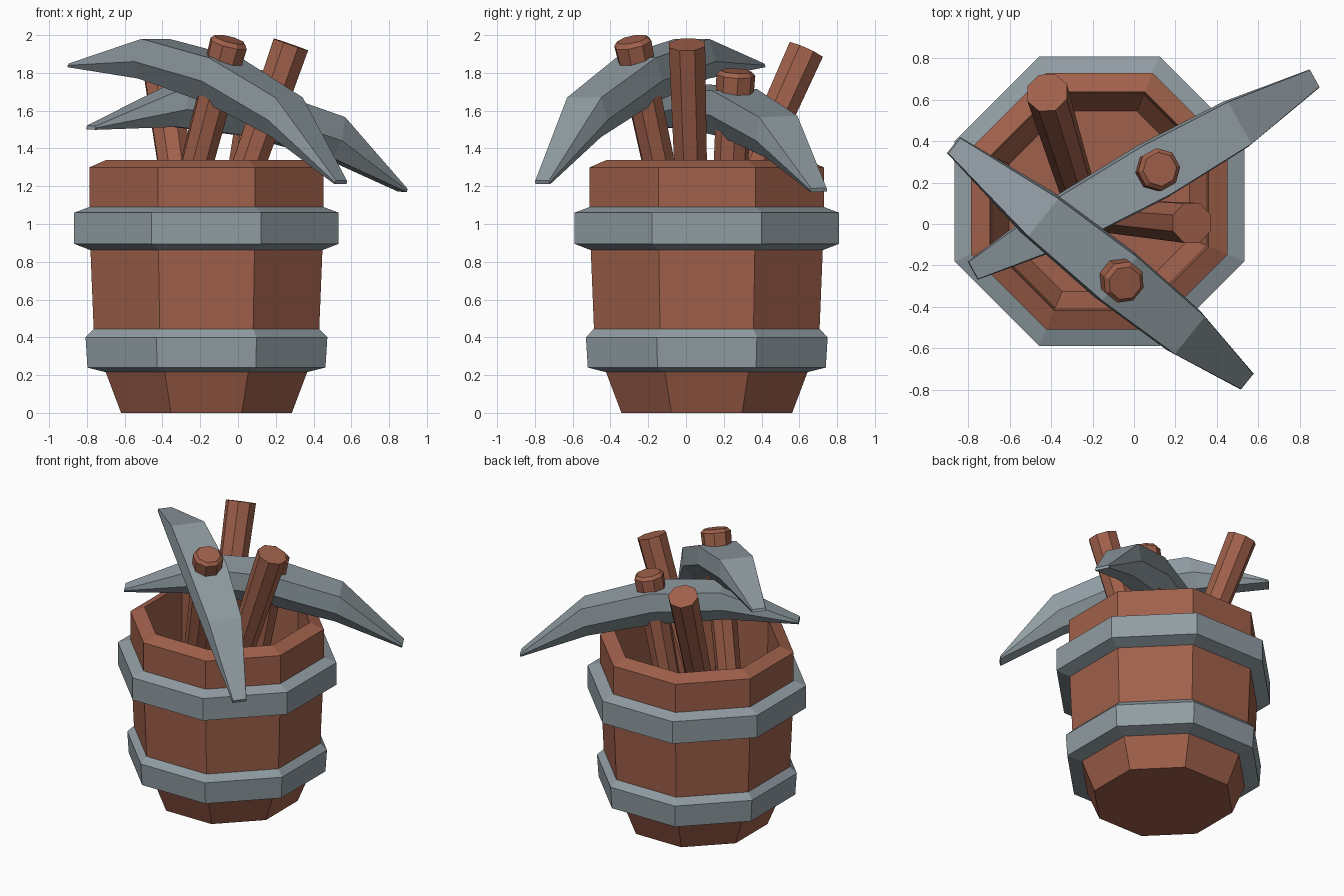
import bpy, math
from mathutils import Vector

if "Cube" in bpy.data.objects:
    bpy.data.objects.remove(bpy.data.objects["Cube"])


def material(name, rgb):
    m = bpy.data.materials.new(name)
    m.diffuse_color = (*rgb, 1)
    m.use_nodes = True
    m.node_tree.nodes["Principled BSDF"].inputs["Base Color"].default_value = m.diffuse_color
    return m


WOOD = material("brown wood", (0.35, 0.118, 0.07))
METAL = material("grey metal", (0.28, 0.335, 0.365))


def make(name, verts, faces, mat):
    me = bpy.data.meshes.new(name)
    me.from_pydata([tuple(v) for v in verts], [], faces)
    me.materials.append(mat)
    ob = bpy.data.objects.new(name, me)
    bpy.context.collection.objects.link(ob)
    return ob


def loft(name, rings, mat, closed=False):
    """Skin equal-length vertex rings; cap the ends, or join last to first."""
    n, k = len(rings[0]), len(rings)
    verts = [v for r in rings for v in r]
    faces = []
    for i in range(k if closed else k - 1):
        a, b = i * n, ((i + 1) % k) * n
        for j in range(n):
            j2 = (j + 1) % n
            faces.append((a + j, a + j2, b + j2, b + j))
    if not closed:
        faces += [tuple(reversed(range(n))), tuple(range((k - 1) * n, k * n))]
    return make(name, verts, faces, mat)


def octagon(center, axis, r, side=None):
    """Eight points around an axis, flats turned to the side direction."""
    axis = Vector(axis).normalized()
    side = Vector(side or (1, 0, 0))
    e1 = (side - axis * side.dot(axis)).normalized()
    e2 = axis.cross(e1)
    angs = [math.radians(22.5 + 45 * i) for i in range(8)]
    return [Vector(center) + (e1 * math.cos(a) + e2 * math.sin(a)) * r for a in angs]


def lathe(name, profile, mat, closed=False):
    """Octagonal lathe about the barrel axis; profile is (apothem, z)."""
    c = math.cos(math.pi / 8)
    return loft(name, [octagon((-0.167, 0.11, z), (0, 0, 1), a / c)
                       for a, z in profile], mat, closed)


# Barrel: outer wall, chamfered rim, hollow inside with floor
lathe("barrel", [(0.452, 0), (0.535, 0.22), (0.597, 0.44), (0.614, 0.86), (0.62, 1.09),
                 (0.62, 1.30), (0.528, 1.34), (0.515, 0.25), (0.436, 0.12)], WOOD)

# Metal hoops
lathe("lower_hoop", [(0.53, 0.215), (0.63, 0.24), (0.64, 0.40), (0.597, 0.445),
                     (0.56, 0.40)], METAL, True)
lathe("upper_hoop", [(0.61, 0.86), (0.70, 0.895), (0.70, 1.06), (0.62, 1.09),
                     (0.59, 1.0)], METAL, True)


# Loose handles standing in the barrel
def stick(name, top, slope_x, slope_y):
    top, axis = Vector(top), Vector((slope_x, slope_y, 1))
    bottom = top - axis * (top.z - 0.16)
    loft(name, [octagon(bottom, axis, 0.075), octagon(top, axis, 0.104)], WOOD)


stick("right_handle", (0.28, 0.005, 1.95), 0.35, -0.03)
stick("back_handle", (-0.42, 0.635, 1.92), -0.14, 0.45)


# Pickaxe: curved tapered head on an octagonal handle
def pickaxe(name, tip_a, tip_b, cap_top):
    tip_a, tip_b = Vector(tip_a), Vector(tip_b)
    mid = (tip_a + tip_b) / 2
    v = (tip_b - tip_a).normalized()
    u = Vector(cap_top) - mid
    u = (u - v * u.dot(v)).normalized()
    w = u.cross(v)
    half = (tip_b - tip_a).length / 2
    rings = []
    # stations: position, top height, middle height, bottom height, half width
    for s, ht, hm, hb, hw in [(-half, 0.01, 0, -0.01, 0.05), (-0.48, 0.312, 0.185, 0.09, 0.125),
                              (0, 0.37, 0.24, 0.12, 0.145), (0.48, 0.312, 0.185, 0.09, 0.125),
                              (half, 0.01, 0, -0.01, 0.05)]:
        nb = hw * (0.45 if abs(s) < half else 1)
        rings.append([mid + v * s + w * t + u * h for t, h in
                      [(hw * 0.93, ht), (hw, hm), (nb, hb), (-nb, hb), (-hw, hm), (-hw * 0.93, ht)]])
    loft(name + "_head", rings, METAL)
    foot = -(mid.z - 0.16) / u.z
    loft(name + "_handle", [octagon(mid + u * h, u, r, v) for h, r in
                            [(foot, 0.075), (0.15, 0.094), (0.45, 0.104), (0.472, 0.083)]], WOOD)


pickaxe("front_pickaxe", (-0.87, 0.38, 1.84), (0.545, -0.76, 1.22), (-0.045, -0.285, 1.965))
pickaxe("rear_pickaxe", (-0.778, -0.225, 1.51), (0.872, 0.703, 1.18), (0.125, 0.265, 1.805))
